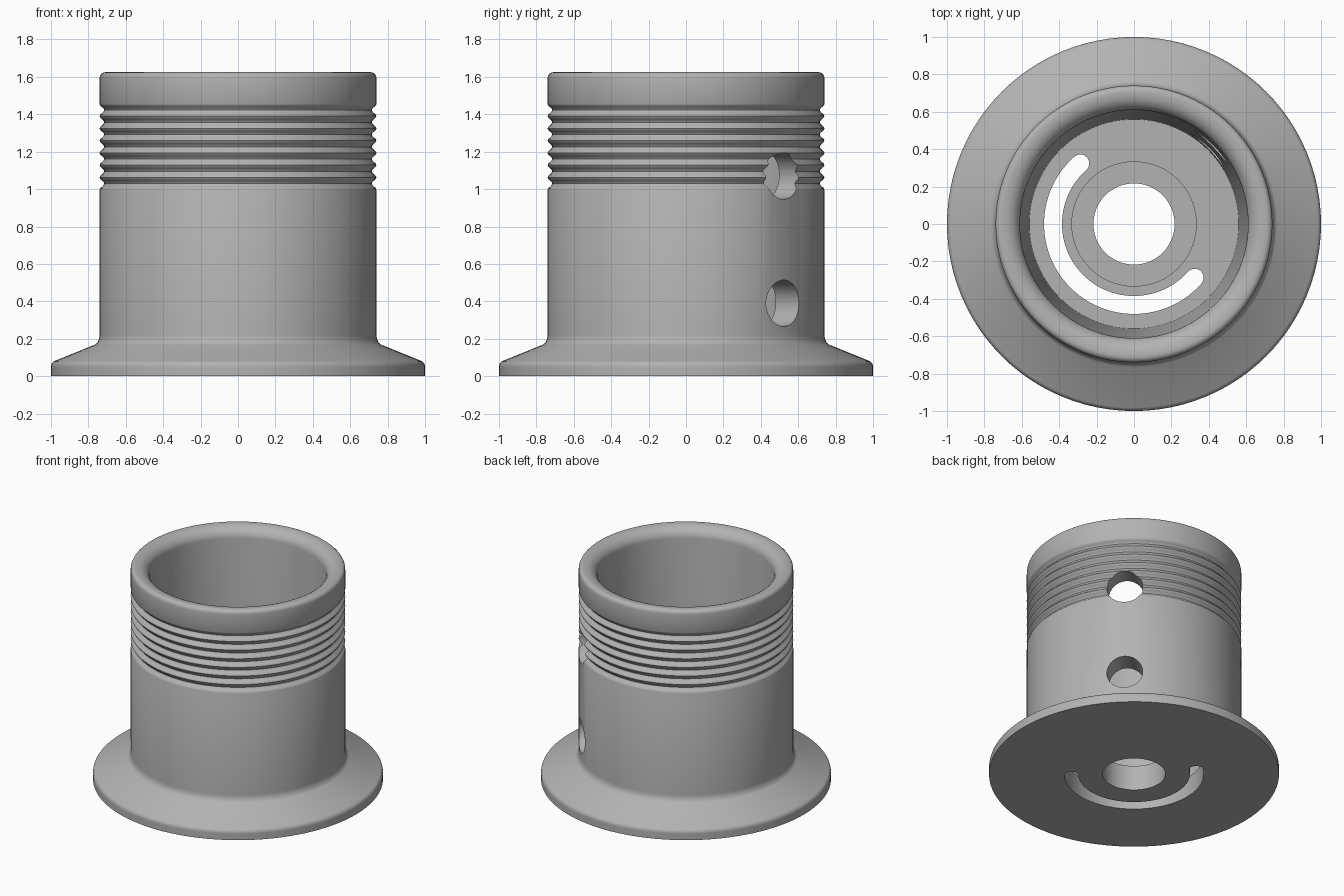
import bpy
import math
from math import sin, cos, pi, radians

if "Cube" in bpy.data.objects:
    bpy.data.objects.remove(bpy.data.objects["Cube"])

SEGMENTS = 96

grey = bpy.data.materials.new("plain grey")
grey.use_nodes = True
GREY = (0.45, 0.45, 0.45, 1)
grey.diffuse_color = GREY
grey.node_tree.nodes["Principled BSDF"].inputs["Base Color"].default_value = GREY


def make_object(name, verts, faces):
    mesh = bpy.data.meshes.new(name)
    mesh.from_pydata(verts, [], faces)
    mesh.materials.append(grey)
    obj = bpy.data.objects.new(name, mesh)
    bpy.context.collection.objects.link(obj)
    return obj


def lathe(name, profile):
    """Turn a closed counter-clockwise (radius, z) profile about z."""
    n = len(profile)
    verts = [(r * cos(2 * pi * s / SEGMENTS), r * sin(2 * pi * s / SEGMENTS), z)
             for s in range(SEGMENTS) for r, z in profile]
    faces = []
    for s in range(SEGMENTS):
        a, b = s * n, (s + 1) % SEGMENTS * n
        for i in range(n):
            j = (i + 1) % n
            faces.append((a + i, b + i, b + j, a + j))
    return make_object(name, verts, faces)


def prism(name, outline, z0, z1):
    """Extrude a counter-clockwise outline upwards."""
    n = len(outline)
    verts = [(x, y, z) for z in (z0, z1) for x, y in outline]
    faces = [tuple(reversed(range(n))), tuple(range(n, 2 * n))]
    faces += [(i, (i + 1) % n, (i + 1) % n + n, i + n) for i in range(n)]
    return make_object(name, verts, faces)


def arc(cx, cy, rx, ry, start, end, steps):
    points = []
    for i in range(steps + 1):
        a = radians(start + (end - start) * i / steps)
        points.append((cx + rx * cos(a), cy + ry * sin(a)))
    return points


def cut(target, cutter):
    cutter.hide_render = True
    mod = target.modifiers.new("cut", 'BOOLEAN')
    mod.operation = 'DIFFERENCE'
    mod.solver = 'EXACT'
    mod.object = cutter
    bpy.context.view_layer.objects.active = target
    bpy.ops.object.modifier_apply(modifier=mod.name)
    bpy.data.objects.remove(cutter)


# Flared foot with softened edges
profile = [(0.217, 0), (1, 0), (1, 0.045)]
profile += arc(0.965, 0.05, 0.035, 0.035, 5, 62, 5)
profile += arc(0.785, 0.222, 0.045, 0.06, 242, 180, 5)

# Ring of rounded grooves on the sleeve
GROOVES, PITCH, BOTTOM, WALL = 7, 0.0655, 0.997, 0.74
STEPS = 8
for i in range(GROOVES * STEPS + 1):
    depth = 0.0125 * (1 - cos(2 * pi * i / STEPS))
    profile.append((WALL - depth, BOTTOM + PITCH * i / STEPS))

# Rounded rim, tapered bore, floor and raised boss
profile += arc(0.71, 1.595, 0.03, 0.03, 0, 90, 5)
profile += arc(0.70, 1.545, 0.09, 0.08, 90, 180, 8)
profile += [(0.56, 0.15), (0.335, 0.15), (0.335, 0.19), (0.217, 0.19)]
sleeve = lathe("flanged_sleeve", profile)

# Curved slot through the floor with round ends
MID, HALF, START, END = 0.433, 0.048, 131.5, 318.5
outline = arc(0, 0, MID + HALF, MID + HALF, START, END, 48)
for angle, inner in ((END, False), (START, True)):
    cx, cy = MID * cos(radians(angle)), MID * sin(radians(angle))
    turn = angle + (180 if inner else 0)
    outline += arc(cx, cy, HALF, HALF, turn, turn + 180, 10)[1:-1]
    if not inner:
        outline += arc(0, 0, MID - HALF, MID - HALF, END, START, 48)
cut(sleeve, prism("slot_cutter", outline, -0.2, 0.4))

# Two round holes through one side of the wall
for height in (0.39, 1.07):
    bpy.ops.mesh.primitive_cylinder_add(
        vertices=40, radius=0.124, depth=0.6,
        location=(0.7 * cos(pi / 4), 0.7 * sin(pi / 4), height),
        rotation=(0, pi / 2, pi / 4))
    hole = bpy.context.object
    hole.name = "hole_cutter"
    hole.data.materials.append(grey)
    cut(sleeve, hole)

# Smooth shading with crisp edges
bpy.ops.object.select_all(action='DESELECT')
sleeve.select_set(True)
bpy.context.view_layer.objects.active = sleeve
bpy.ops.object.shade_smooth_by_angle(angle=radians(32))
